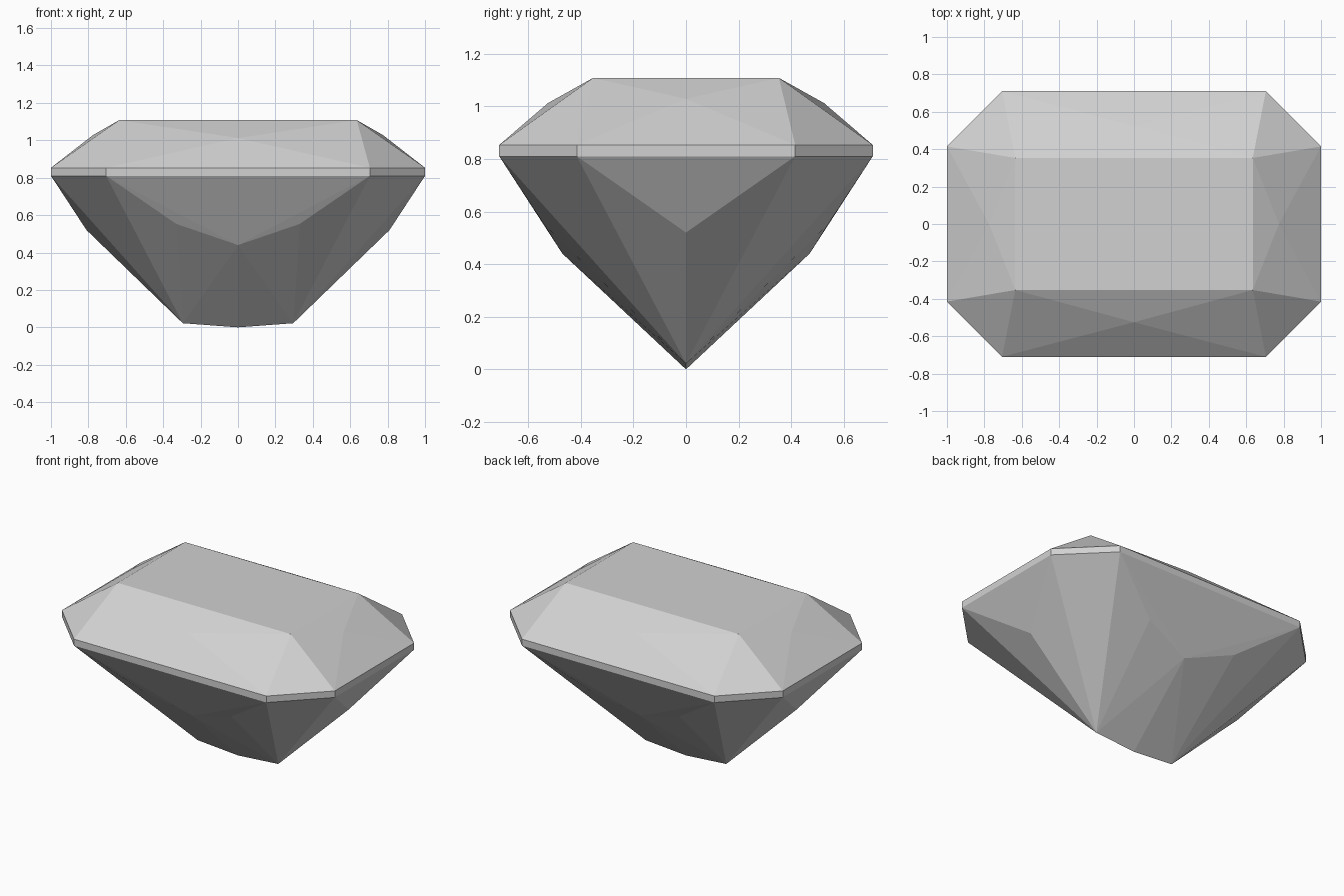
import bpy
import bmesh
from math import radians

cube = bpy.data.objects.get("Cube")
if cube:
    bpy.data.objects.remove(cube, do_unlink=True)

stone = bpy.data.materials.new("pale_grey_stone")
stone.use_nodes = True
colour = (0.64, 0.64, 0.64, 1)
stone.diffuse_color = colour
stone.node_tree.nodes["Principled BSDF"].inputs["Base Color"].default_value = colour


def mirrored(x, y, z):
    """All distinct copies of a point across the two vertical symmetry planes."""
    return {(sx * x, sy * y, z) for sx in (-1, 1) for sy in (-1, 1)}


# Facet corners of one quarter of the stone
corners = [
    (0.635, 0.353, 1.108),                      # table
    (0, 0.525, 1.012), (0.775, 0, 1.028),       # crown facet peaks
    (0.705, 0.71, 0.853), (1, 0.415, 0.853),    # girdle top
    (0.705, 0.71, 0.81), (1, 0.415, 0.81),      # girdle bottom
    (0.33, 0.541, 0.553), (0, 0.47, 0.44),      # long pavilion facets
    (0.81, 0, 0.52),                            # end pavilion facets
    (0.295, 0, 0.022), (0, 0, 0),               # keel
]

# The cut stone is the convex solid around its corners
bm = bmesh.new()
for corner in corners:
    for point in sorted(mirrored(*corner)):
        bm.verts.new(point)
bmesh.ops.remove_doubles(bm, verts=bm.verts[:], dist=0.0001)
bmesh.ops.convex_hull(bm, input=bm.verts[:])

# Merge flat triangles into whole facets
bmesh.ops.dissolve_limit(bm, angle_limit=radians(0.3), verts=bm.verts[:], edges=bm.edges[:])
bmesh.ops.recalc_face_normals(bm, faces=bm.faces[:])
mesh = bpy.data.meshes.new("cut_gemstone")
bm.to_mesh(mesh)
bm.free()
mesh.materials.append(stone)
gem = bpy.data.objects.new("cut_gemstone", mesh)
bpy.context.collection.objects.link(gem)
